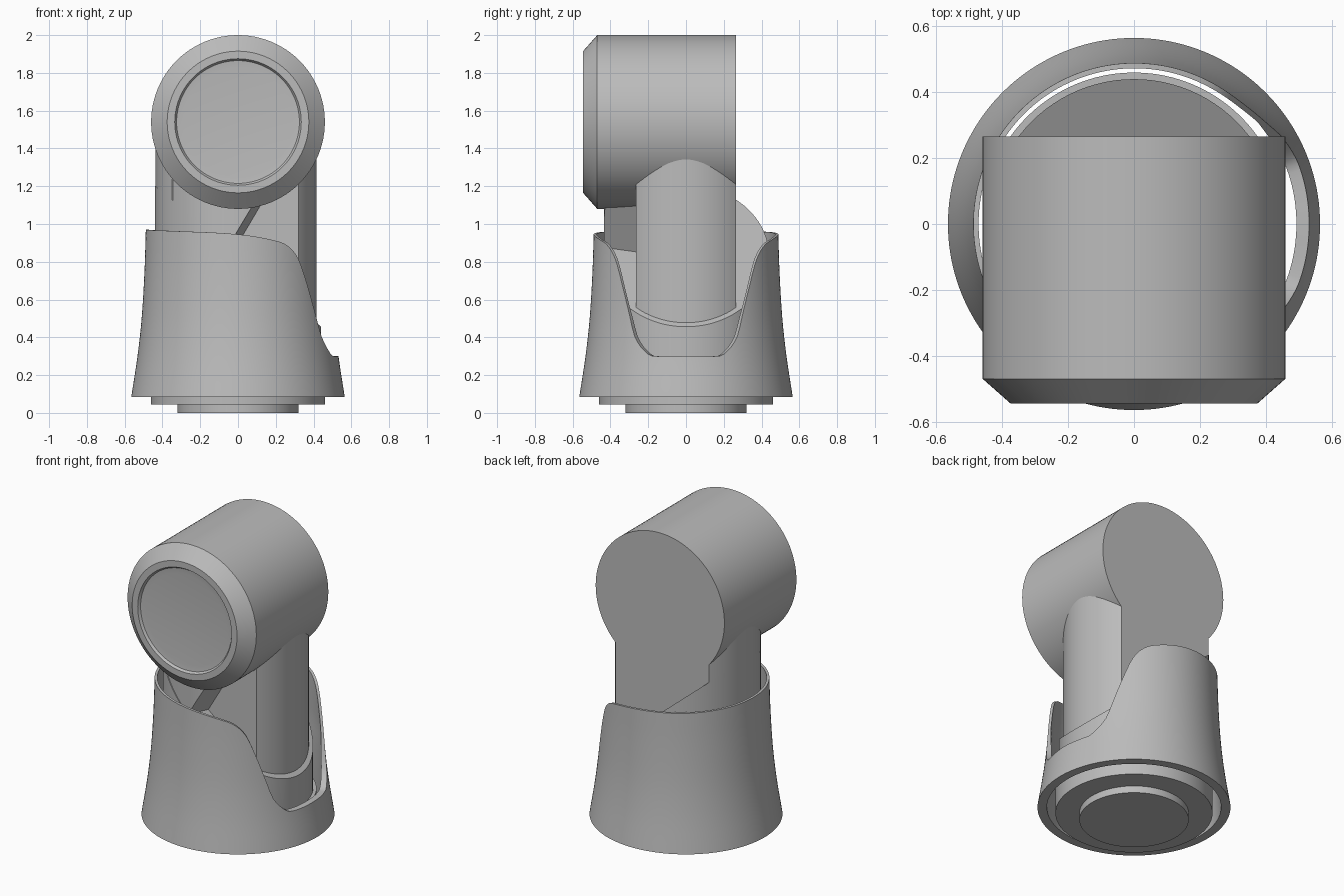
import bpy, bmesh, math
from mathutils import Vector

if "Cube" in bpy.data.objects:
    bpy.data.objects.remove(bpy.data.objects["Cube"])

grey = bpy.data.materials.new("mid grey")
grey.diffuse_color = (0.5, 0.5, 0.5, 1)
grey.use_nodes = True
grey.node_tree.nodes["Principled BSDF"].inputs["Base Color"].default_value = grey.diffuse_color


def finish(name, bm, angle=30):
    bmesh.ops.recalc_face_normals(bm, faces=bm.faces)
    mesh = bpy.data.meshes.new(name)
    bm.to_mesh(mesh)
    bm.free()
    mesh.materials.append(grey)
    ob = bpy.data.objects.new(name, mesh)
    bpy.context.collection.objects.link(ob)
    bpy.ops.object.select_all(action='DESELECT')
    ob.select_set(True)
    bpy.context.view_layer.objects.active = ob
    bpy.ops.object.shade_smooth_by_angle(angle=math.radians(angle))
    return ob


def lathe(name, profile, place, steps=96):
    """Revolve (radius, height) points; both ends are capped."""
    bm = bmesh.new()
    rings = []
    for r, h in profile:
        rings.append([bm.verts.new(place(r * math.cos(a), r * math.sin(a), h))
                      for a in (2 * math.pi * i / steps for i in range(steps))])
    for a, b in zip(rings, rings[1:]):
        for i in range(steps):
            j = (i + 1) % steps
            bm.faces.new((a[i], a[j], b[j], b[i]))
    bm.faces.new(rings[0])
    bm.faces.new(rings[-1])
    return finish(name, bm)


def prism(name, outline, z0, z1, cut=None):
    """Extrude an outline upwards, optionally sliced by a (point, normal) plane."""
    bm = bmesh.new()
    lo = [bm.verts.new((x, y, z0)) for x, y in outline]
    hi = [bm.verts.new((x, y, z1)) for x, y in outline]
    n = len(lo)
    for i in range(n):
        j = (i + 1) % n
        bm.faces.new((lo[i], lo[j], hi[j], hi[i]))
    bm.faces.new(lo[::-1])
    bm.faces.new(hi)
    if cut:
        bmesh.ops.bisect_plane(bm, geom=bm.verts[:] + bm.edges[:] + bm.faces[:],
                               plane_co=cut[0], plane_no=Vector(cut[1]), clear_outer=True)
        bmesh.ops.holes_fill(bm, edges=[e for e in bm.edges if e.is_boundary])
    return finish(name, bm)


def arc(r, a0, a1, steps):
    return [(r * math.cos(a0 + (a1 - a0) * i / steps),
             r * math.sin(a0 + (a1 - a0) * i / steps)) for i in range(steps + 1)]


def interp(table, t):
    """Smooth (Catmull-Rom style) lookup through sorted (t, value) points."""
    if t <= table[0][0]:
        return table[0][1]
    for i in range(len(table) - 1):
        (t0, v0), (t1, v1) = table[i], table[i + 1]
        if t <= t1:
            p, q = table[max(i - 1, 0)], table[min(i + 2, len(table) - 1)]
            u, d = (t - t0) / (t1 - t0), t1 - t0
            m0 = (v1 - p[1]) / (t1 - p[0]) * d
            m1 = (q[1] - v0) / (q[0] - t0) * d
            return ((2*u**3 - 3*u*u + 1) * v0 + (u**3 - 2*u*u + u) * m0
                    + (3*u*u - 2*u**3) * v1 + (u**3 - u*u) * m1)
    return table[-1][1]


# Horizontal head with bevelled front and shallow dished face
lathe("head", [(0.46, 0.265), (0.46, -0.47), (0.375, -0.545), (0.335, -0.545),
               (0.325, -0.53), (0.29, -0.526)],
      lambda a, b, h: (a, h, 1.54 + b))

# Stepped foot
lathe("foot", [(0.32, 0), (0.32, 0.045), (0.46, 0.045), (0.46, 0.25), (0.44, 0.25)],
      lambda a, b, h: (a, b, h))

# Lower core, sliced on a slant
prism("lower_core", arc(0.44, 0, 2 * math.pi, 96)[:-1], 0.2, 1.4,
      ((0, 0, 0.83), (0.85, 0, 1)))

# Upright arm with flat front and back
half = 0.265
ar, al = math.asin(half / 0.415), math.asin(half / 0.438)
prism("arm", arc(0.415, -ar, ar, 20) + arc(0.438, math.pi - al, math.pi + al, 20), 0.4, 1.5)

# Rounded front cheek joining core and head, with a slanted edge
prism("front_cheek", arc(0.435, math.pi + 0.3, 2 * math.pi - 0.3, 48), 0.5, 1.5,
      ((0.12, -half, 1.1), (1, -0.25, -0.59)))

# Flared shell with a U-shaped notch on the right side
RIM = [(0, 0.3), (0.3, 0.3), (0.39, 0.312), (0.546, 0.4), (0.63, 0.52), (0.73, 0.66),
       (0.847, 0.8), (0.95, 0.865), (1.1, 0.905), (1.57, 0.945), (2.3, 0.962), (3.15, 0.97)]
OUTER = [(0.085, 0.565), (0.3, 0.532), (0.5, 0.51), (0.75, 0.495), (0.97, 0.488)]
STEPS, ROWS = 160, 14
bm = bmesh.new()
loops = []
for side in (0, 1):
    for k in range(ROWS + 1):
        t = (ROWS - k if side else k) / ROWS
        ring = []
        for i in range(STEPS):
            a = 2 * math.pi * i / STEPS
            z = 0.085 + t * (interp(RIM, min(a, 2 * math.pi - a)) - 0.085)
            r = interp(OUTER, z)
            if side:
                r -= 0.016 + 0.039 * max(0, (0.6 - z) / 0.515)
            ring.append(bm.verts.new((r * math.cos(a), r * math.sin(a), z)))
        loops.append(ring)
for a, b in zip(loops, loops[1:] + loops[:1]):
    for i in range(STEPS):
        j = (i + 1) % STEPS
        bm.faces.new((a[i], a[j], b[j], b[i]))
finish("shell", bm, 40)
